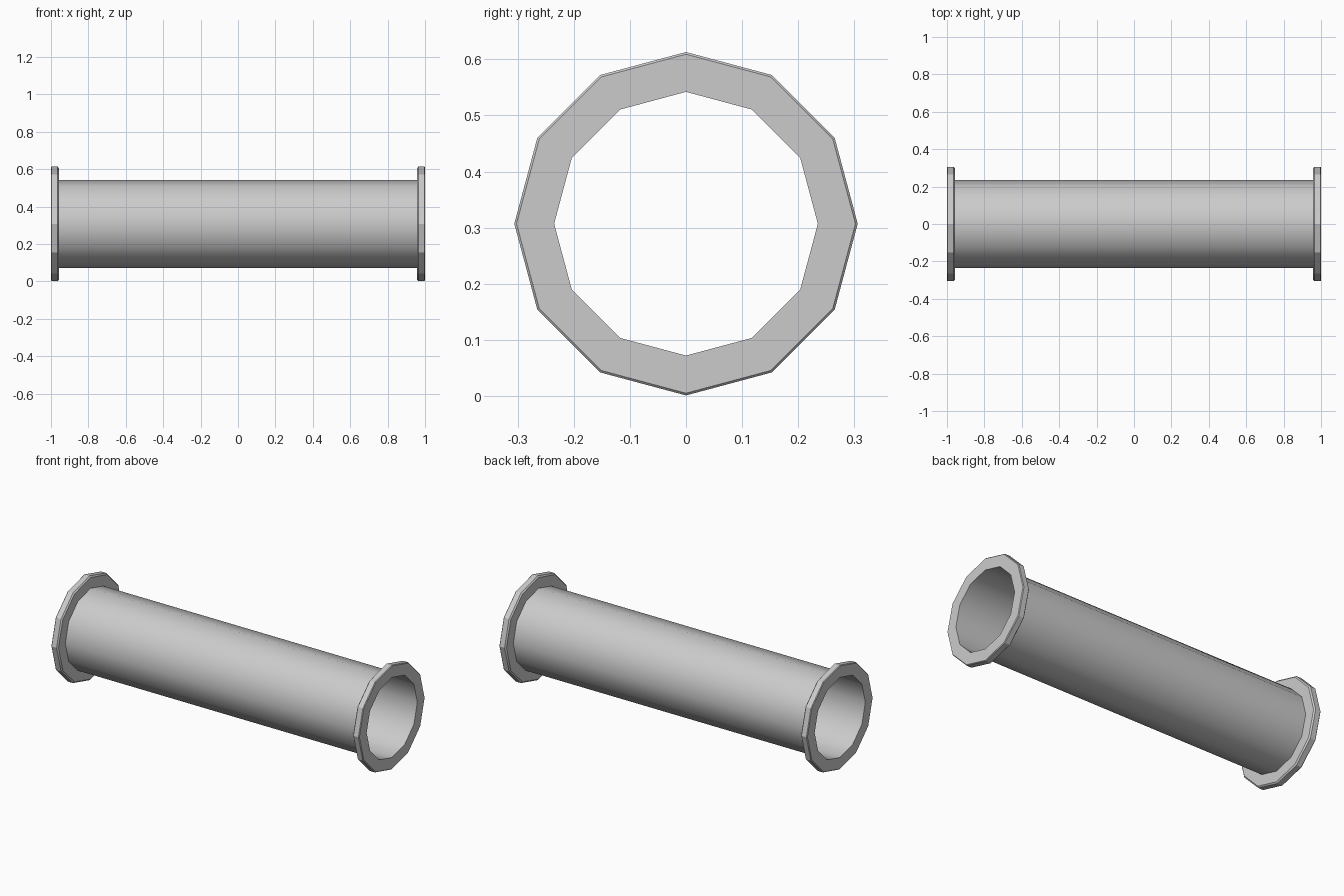
import bpy, bmesh, math

if "Cube" in bpy.data.objects:
    bpy.data.objects.remove(bpy.data.objects["Cube"])

SIDES = 12
R_TUBE, R_RIM, AXIS_Z = 0.235, 0.306, 0.307


def lathe(name, profile, sharp=30):
    """Spin (x, radius) points around the horizontal pipe axis."""
    bm = bmesh.new()
    rings = []
    for x, r in profile:
        rings.append([bm.verts.new((x, r * math.sin(2 * math.pi * i / SIDES),
                                    AXIS_Z + r * math.cos(2 * math.pi * i / SIDES)))
                      for i in range(SIDES)])
    for a, b in zip(rings, rings[1:]):
        for i in range(SIDES):
            j = (i + 1) % SIDES
            bm.faces.new((a[i], a[j], b[j], b[i]))
    bmesh.ops.recalc_face_normals(bm, faces=bm.faces)
    mesh = bpy.data.meshes.new(name)
    bm.to_mesh(mesh)
    bm.free()
    ob = bpy.data.objects.new(name, mesh)
    bpy.context.collection.objects.link(ob)
    bpy.ops.object.select_all(action='DESELECT')
    ob.select_set(True)
    bpy.context.view_layer.objects.active = ob
    bpy.ops.object.shade_smooth_by_angle(angle=math.radians(sharp))
    return ob


# Thin open pipe wall
lathe("pipe_body", [(-1, R_TUBE), (1, R_TUBE)], 35)

# End flanges with a small chamfer on the inward and outward rims
for side, name in ((-1, "flange_left"), (1, "flange_right")):
    lathe(name, [(side * x, r) for x, r in (
        (1.0, R_TUBE), (1.0, R_RIM - 0.004), (0.996, R_RIM),
        (0.964, R_RIM), (0.957, R_RIM - 0.008), (0.957, R_TUBE))], 29)
